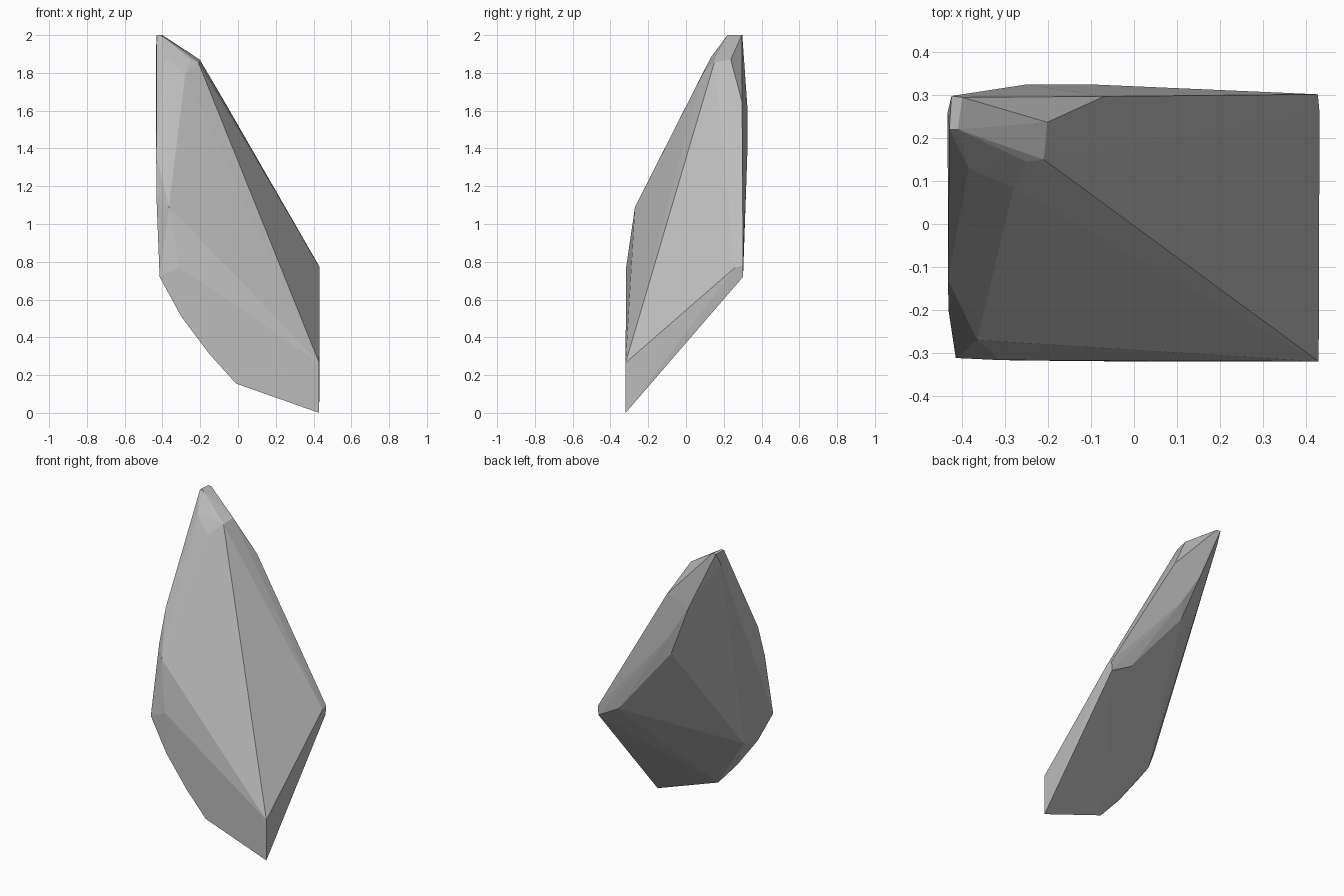
import bpy
import bmesh

# Corner points of the shard, grouped by region
tip = [(-0.43, 0.22, 2.0), (-0.41, 0.22, 2.0), (-0.40, 0.295, 2.0), (-0.425, 0.298, 2.0),
       (-0.385, 0.13, 1.88), (-0.25, 0.145, 1.87), (-0.21, 0.15, 1.855),
       (-0.202, 0.237, 1.87), (-0.28, 0.085, 1.79)]
front = [(0.43, -0.32, 0.0), (0.43, -0.32, 0.265), (-0.365, -0.27, 1.09),
         (-0.31, -0.317, 0.77), (-0.01, -0.32, 0.155), (-0.15, -0.319, 0.31),
         (-0.30, -0.317, 0.51), (-0.415, -0.312, 0.72), (-0.28, -0.2, 0.53)]
left_edge = [(-0.432, -0.2, 1.15), (-0.433, -0.13, 1.36), (-0.434, 0.26, 1.93)]
back = [(-0.07, 0.297, 1.645), (-0.25, 0.325, 1.62), (-0.10, 0.325, 1.38),
        (-0.11, 0.31, 1.27), (0.28, 0.303, 0.80)]
right_corner = [(0.428, 0.302, 0.78), (0.425, 0.302, 0.72), (0.432, 0.26, 0.77)]

# Faceted shard wrapped around the corner points
bm = bmesh.new()
for co in tip + front + left_edge + back + right_corner:
    bm.verts.new(co)
hull = bmesh.ops.convex_hull(bm, input=bm.verts)
loose = [v for v in bm.verts if not v.link_faces]
bmesh.ops.delete(bm, geom=loose, context='VERTS')
bmesh.ops.recalc_face_normals(bm, faces=bm.faces)
mesh = bpy.data.meshes.new("rock_shard")
bm.to_mesh(mesh)
bm.free()
shard = bpy.data.objects.new("rock_shard", mesh)
bpy.context.collection.objects.link(shard)

# Single stone colour
stone = bpy.data.materials.new("grey_stone")
stone.diffuse_color = (0.5, 0.5, 0.5, 1.0)
mesh.materials.append(stone)
